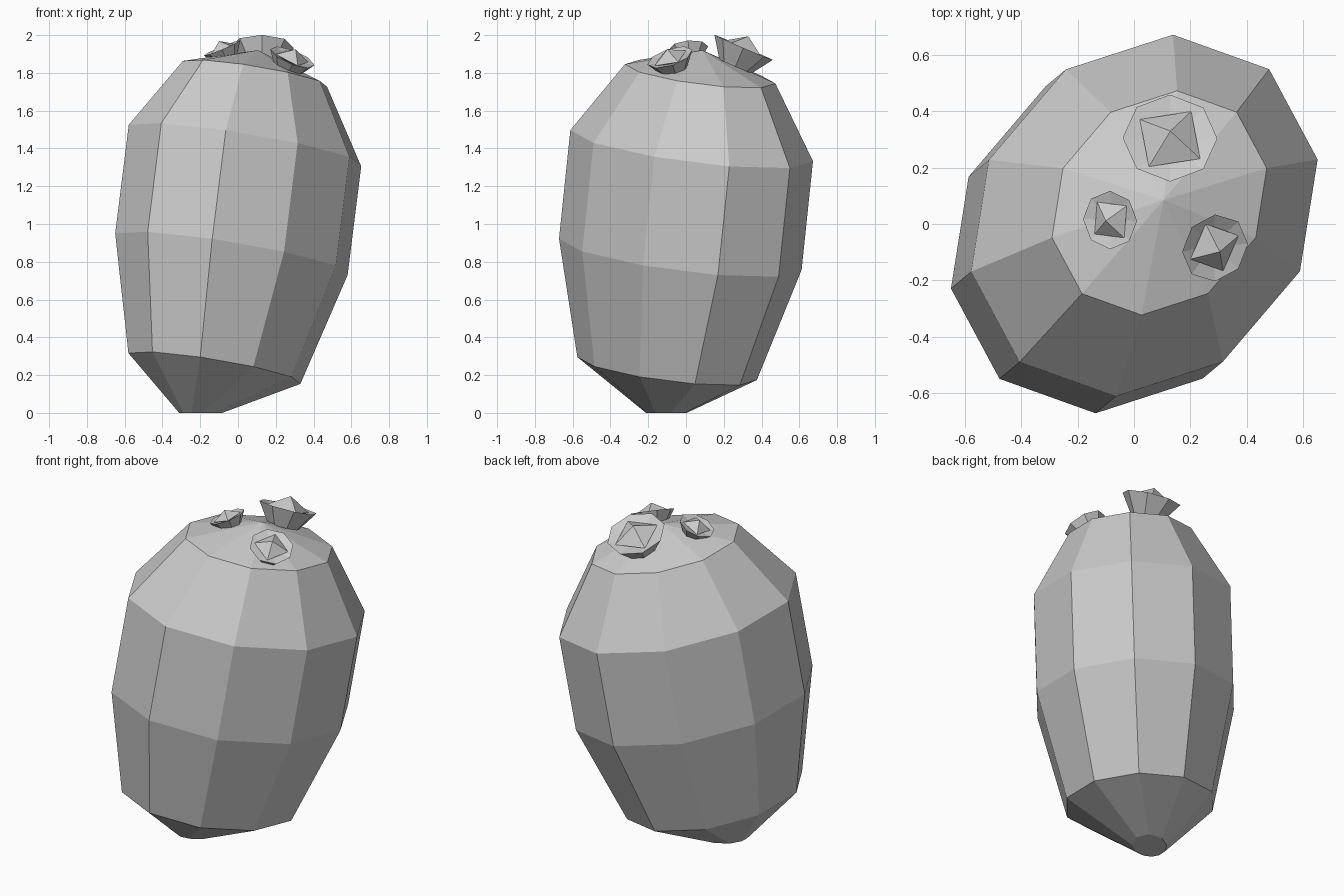
import bpy, bmesh, math
from mathutils import Vector

cube = bpy.data.objects.get("Cube")
if cube:
    bpy.data.objects.remove(cube)

grey = bpy.data.materials.new("plain_grey")
grey.use_nodes = True
colour = (0.6, 0.6, 0.6, 1)
grey.diffuse_color = colour
grey.node_tree.nodes["Principled BSDF"].inputs["Base Color"].default_value = colour


def loft(name, rings, start=None, end=None):
    """Join rings of points into a skin; each end is a point fan or a flat cap."""
    bm = bmesh.new()
    loops = [[bm.verts.new(p) for p in ring] for ring in rings]
    n = len(loops[0])
    for low, high in zip(loops, loops[1:]):
        for i in range(n):
            j = (i + 1) % n
            bm.faces.new((low[i], low[j], high[j], high[i]))
    for loop, tip in ((loops[0], start), (loops[-1], end)):
        if tip is None:
            bm.faces.new(loop)
        else:
            v = bm.verts.new(tip)
            for i in range(n):
                bm.faces.new((loop[i], loop[(i + 1) % n], v))
    bmesh.ops.recalc_face_normals(bm, faces=bm.faces)
    mesh = bpy.data.meshes.new(name)
    bm.to_mesh(mesh)
    bm.free()
    mesh.materials.append(grey)
    obj = bpy.data.objects.new(name, mesh)
    bpy.context.collection.objects.link(obj)
    return obj


def circle(centre, u, v, radius, sides, turn=0.0):
    steps = [turn + math.tau * i / sides for i in range(sides)]
    return [centre + radius * (u * math.cos(a) + v * math.sin(a)) for a in steps]


# Leaning ten-sided barrel body
u = Vector((0.443, 0.52, -0.119))
v = Vector((-0.437, 0.377, 0.024))
levels = [(-0.125, -0.10, 0.235, 0.74), (-0.035, -0.03, 0.84, 1.0),
          (0.037, 0.03, 1.415, 1.0), (0.09, 0.075, 1.795, 0.62)]
body = [circle(Vector(l[:3]), u, v, l[3], 10) for l in levels]

# Tapered root, cut level with the ground
root = Vector((-0.257, -0.133, -0.064))
foot = [root.lerp(p, -root.z / (p.z - root.z)) for p in body[0]]
loft("cactus_body", [foot] + body, end=Vector((0.105, 0.085, 1.92)))


# Flowers: flared eight-sided cup with a four-sided pointed centre
def flower(name, centre, normal, radius, depth, turn):
    c, n = Vector(centre), Vector(normal).normalized()
    a = Vector((1, 0, 0))
    a = (a - n * a.dot(n)).normalized()
    b = n.cross(a)
    base = circle(c - n * depth, a, b, radius * 0.55, 8)
    rim = circle(c, a, b, radius, 8)
    loft(name + "_cup", [base, rim], end=c - n * radius * 0.25)
    heart = circle(c - n * radius * 0.05, a, b, radius * 0.78, 4, math.radians(turn))
    loft(name + "_centre", [heart], start=c - n * radius * 0.4, end=c + n * radius * 0.38)


flower("back_flower", (0.128, 0.305, 1.935), (0.02, 0.43, 1), 0.168, 0.11, 55)
flower("right_flower", (-0.085, 0.014, 1.932), (-0.42, -0.08, 1), 0.104, 0.07, 40)
flower("left_flower", (0.288, -0.085, 1.883), (0.40, -0.33, 1), 0.125, 0.085, 20)
